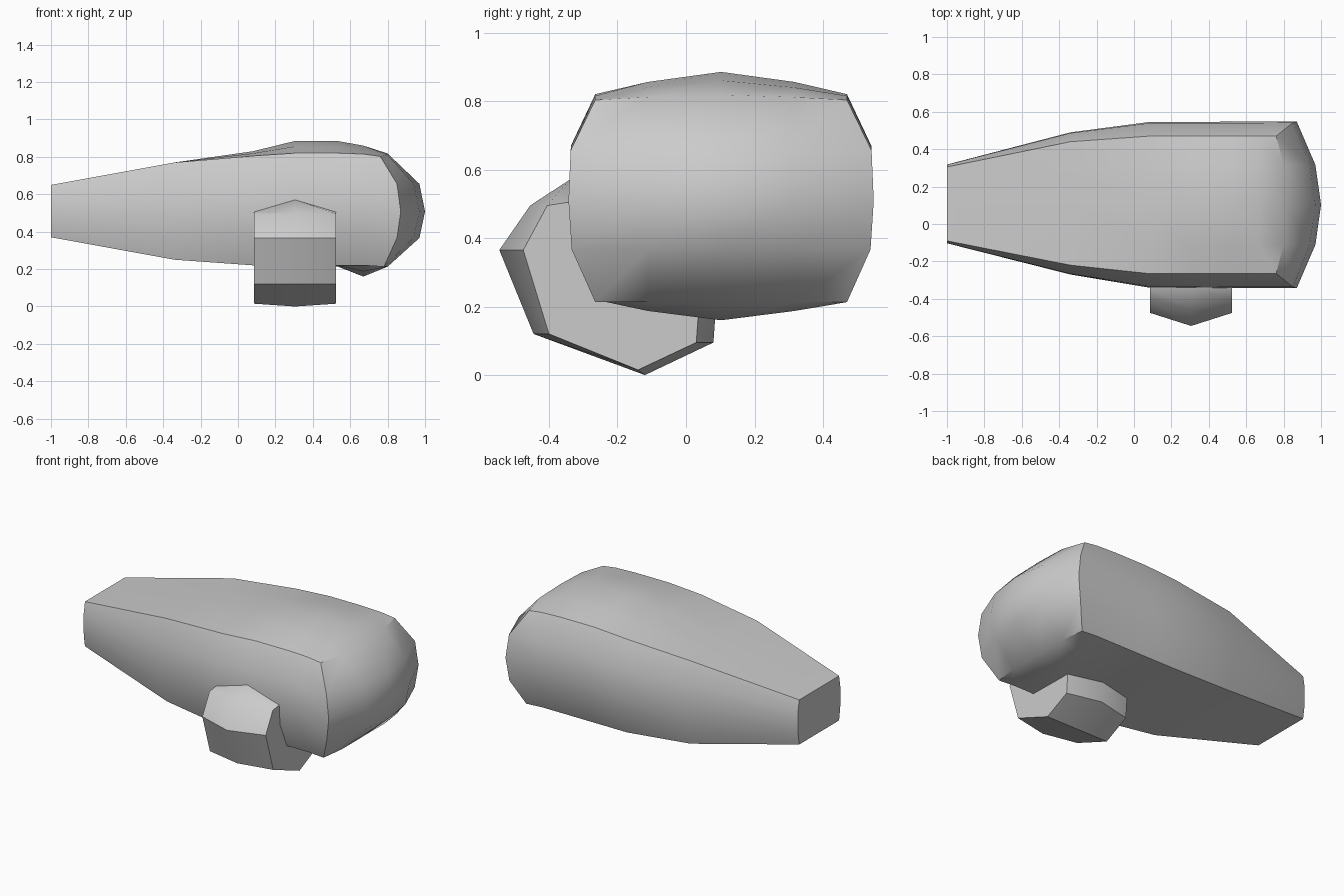
import bpy, bmesh, math

if "Cube" in bpy.data.objects:
    bpy.data.objects.remove(bpy.data.objects["Cube"])

FRAC = (0, .21, .5, .79, 1)          # spacing across a side
ARCH = (0, .55, 1, .55, 0)           # bulge across top and bottom
FULL = (0, .88, 1, .92, 0)           # bulge down the sides
# boundary of a 5 x 5 grid, walked as a loop of (y index, z index)
RIM = ([(i, 0) for i in range(4)] + [(4, i) for i in range(4)]
       + [(4 - i, 4) for i in range(4)] + [(0, 4 - i) for i in range(4)])


def bridge(bm, a, b):
    n = len(a)
    for k in range(n):
        bm.faces.new((a[k], a[(k + 1) % n], b[(k + 1) % n], b[k]))


def finish(bm, name):
    bmesh.ops.recalc_face_normals(bm, faces=bm.faces)
    mesh = bpy.data.meshes.new(name)
    bm.to_mesh(mesh)
    bm.free()
    obj = bpy.data.objects.new(name, mesh)
    bpy.context.collection.objects.link(obj)
    bpy.ops.object.select_all(action='DESELECT')
    obj.select_set(True)
    bpy.context.view_layer.objects.active = obj
    bpy.ops.object.shade_smooth_by_angle(angle=math.radians(38))


# Palm: cross-sections lofted along x
# x, corner y low/high, corner z low/high, side, top and bottom bulge
SECTIONS = [
    (-1.0, -.09, .305, .37, .65, .013, 0, 0),
    (-.34, -.22, .44, .25, .77, .05, 0, 0),
    (.08, -.265, .47, .22, .805, .075, .025, 0),
    (.305, -.265, .47, .22, .82, .076, .065, 0),
    (.53, -.265, .47, .22, .82, .077, .065, .005),
    (.67, -.265, .47, .22, .815, .077, .045, .06),
    (.76, -.265, .47, .213, .803, .078, .015, 0),
]


def point(sec, i, j):
    x, y0, y1, z0, z1, side, top, bottom = sec
    y = y0 + (y1 - y0) * FRAC[i]
    z = z0 + (z1 - z0) * (0, .26, .5, .75, 1)[j]
    y += FULL[j] * side * {0: -1, 4: 1}.get(i, 0)
    z += ARCH[i] * {0: -bottom, 4: top}.get(j, 0)
    return x, y, z


bm = bmesh.new()
rings = []
for sec in SECTIONS:
    rings.append([bm.verts.new(point(sec, i, j)) for i, j in RIM])
for a, b in zip(rings, rings[1:]):
    bridge(bm, a, b)
bm.faces.new(rings[0])

# domed end: bend the last ring outward and fill it with a grid
grid = dict(zip(RIM, rings[-1]))
for (i, j), v in grid.items():
    if i in (0, 4):
        v.co.x += (.02, .09, .11, .09, 0)[j]
    else:
        v.co.x += .04
for i in (1, 2, 3):
    for j in (1, 2, 3):
        _, y, z = point(SECTIONS[-1], i, j)
        grid[i, j] = bm.verts.new((1 - .03 * (i != 2) - .03 * (j != 2), y, z))
for i in range(4):
    for j in range(4):
        bm.faces.new((grid[i, j], grid[i + 1, j], grid[i + 1, j + 1], grid[i, j + 1]))
finish(bm, "palm")

# Thumb: yz profile swept across x, swelling to a ridge in the middle
FLAT = [(-.28, .515), (-.405, .495), (-.475, .365), (-.40, .12),
        (-.14, .015), (.03, .095), (.045, .30)]
RIDGE = [(-.28, .58), (-.34, .57), (-.455, .495), (-.545, .365), (-.445, .12),
         (-.12, 0), (.08, .095), (.095, .30)]
FLAT.insert(1, (-.34, .505))
bm = bmesh.new()
rings = [[bm.verts.new((x, y, z)) for y, z in prof]
         for x, prof in ((.085, FLAT), (.305, RIDGE), (.525, FLAT))]
bridge(bm, rings[0], rings[1])
bridge(bm, rings[1], rings[2])
bm.faces.new(rings[0])
bm.faces.new(rings[2])
finish(bm, "thumb")
